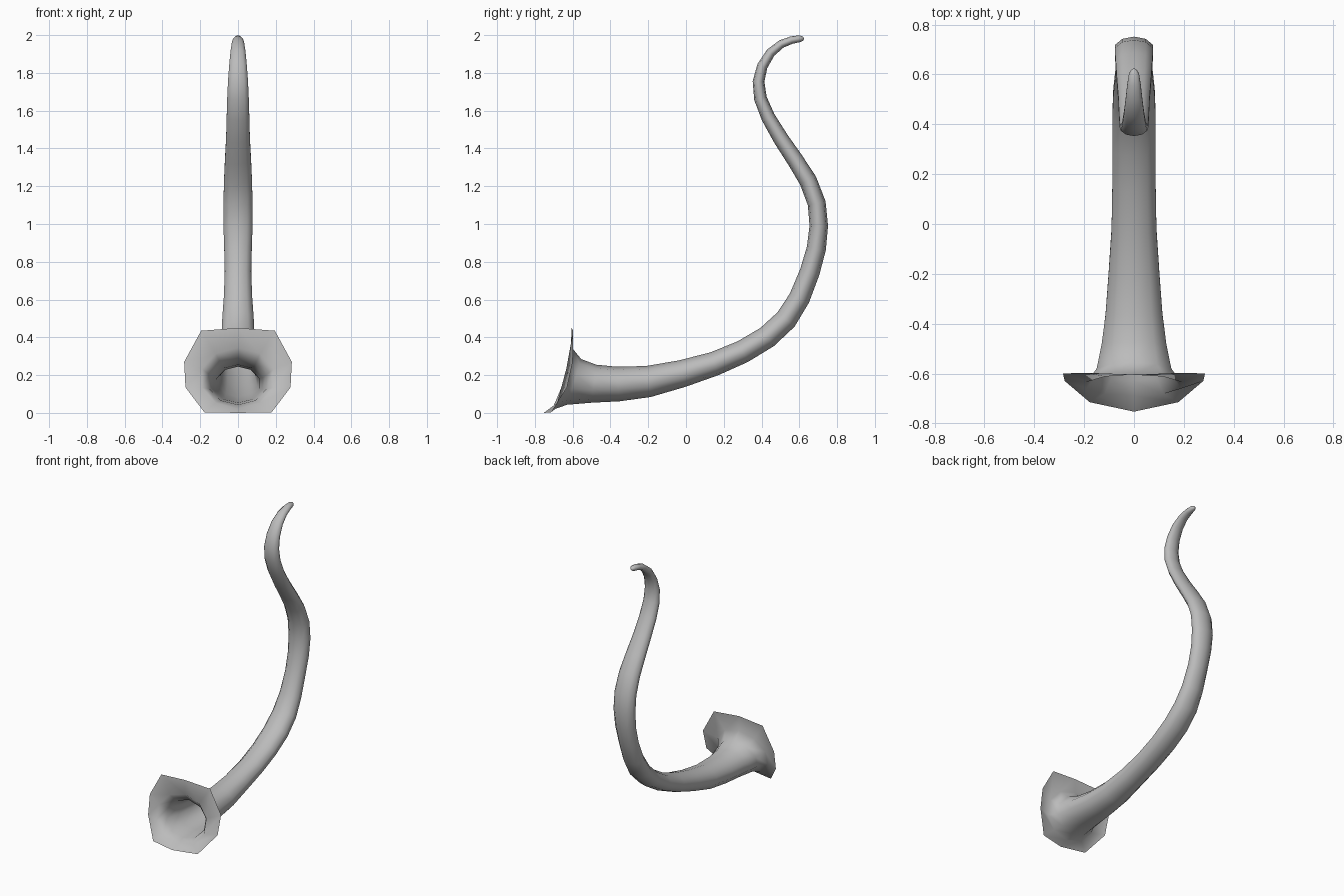
import bpy, bmesh, math
from mathutils import Vector

if "Cube" in bpy.data.objects:
    bpy.data.objects.remove(bpy.data.objects["Cube"])

SIDES = 10
grey = bpy.data.materials.new("plain grey")
grey.diffuse_color = (0.5, 0.5, 0.5, 1)
grey.use_nodes = True
grey.node_tree.nodes["Principled BSDF"].inputs["Base Color"].default_value = grey.diffuse_color


def oval(top, bottom, half_width):
    """Ring of points from its top and bottom (y, z) and its half width."""
    t, b = Vector((0, *top)), Vector((0, *bottom))
    mid, up = (t + b) / 2, (t - b) / 2
    a = half_width / math.sin(math.radians(72))
    return [mid + up * math.cos(i * math.tau / SIDES)
            + Vector((a * math.sin(i * math.tau / SIDES), 0, 0)) for i in range(SIDES)]


# Flared rim: half outline, mirrored to the other side
half = [(0, -.605, .45), (.195, -.597, .435), (.285, -.6, .27),
        (.278, -.63, .135), (.178, -.715, .003), (0, -.753, 0)]
rings = [[Vector(p) for p in half] + [Vector((-x, y, z)) for x, y, z in half[4:0:-1]]]

# Flare narrowing into the tube
rings += [oval((-.604, .345), (-.69, .022), .19),
          oval((-.555, .285), (-.63, .043), .15),
          oval((-.475, .255), (-.5, .054), .13)]

# Tube path: y, z, in-plane radius, half width
path = [(-.36, .153, .092, .114), (-.2, .166, .083, .102), (-.02, .208, .072, .09),
        (.15, .26, .064, .087), (.3, .324, .061, .087), (.43, .402, .06, .087),
        (.53, .495, .059, .083), (.6, .607, .056, .075), (.655, .745, .053, .07),
        (.69, .87, .051, .073), (.703, .99, .049, .077), (.692, .11 + 1, .048, .077),
        (.646, 1.23, .047, .074), (.577, 1.34, .044, .069), (.503, 1.45, .041, .063),
        (.435, 1.565, .037, .06), (.394, 1.665, .034, .057), (.384, 1.755, .031, .053),
        (.404, 1.835, .028, .047), (.448, 1.907, .025, .04), (.505, 1.953, .022, .033),
        (.56, 1.974, .02, .027), (.604, 1.981, .018, .02), (.62, 1.981, .01, .01)]
for i, (y, z, r, w) in enumerate(path):
    a, b = path[max(i - 1, 0)], path[min(i + 1, len(path) - 1)]
    d = Vector((b[0] - a[0], b[1] - a[1])).normalized()
    n = Vector((-d.y, d.x)) * r
    rings.append(oval((y + n.x, z + n.y), (y - n.x, z - n.y), w))

# Skin the rings, open at the flare and closed at the tip
bm = bmesh.new()
loops = [[bm.verts.new(p) for p in ring] for ring in rings]
for lo, hi in zip(loops, loops[1:]):
    for i in range(SIDES):
        j = (i + 1) % SIDES
        bm.faces.new((lo[i], lo[j], hi[j], hi[i]))
tip = bm.verts.new((0, .626, 1.98))
for i in range(SIDES):
    bm.faces.new((loops[-1][i], loops[-1][(i + 1) % SIDES], tip))
bmesh.ops.recalc_face_normals(bm, faces=bm.faces)
for f in bm.faces:
    f.smooth = True
mesh = bpy.data.meshes.new("tail")
bm.to_mesh(mesh)
bm.free()
mesh.materials.append(grey)
tail = bpy.data.objects.new("tail", mesh)
bpy.context.collection.objects.link(tail)
